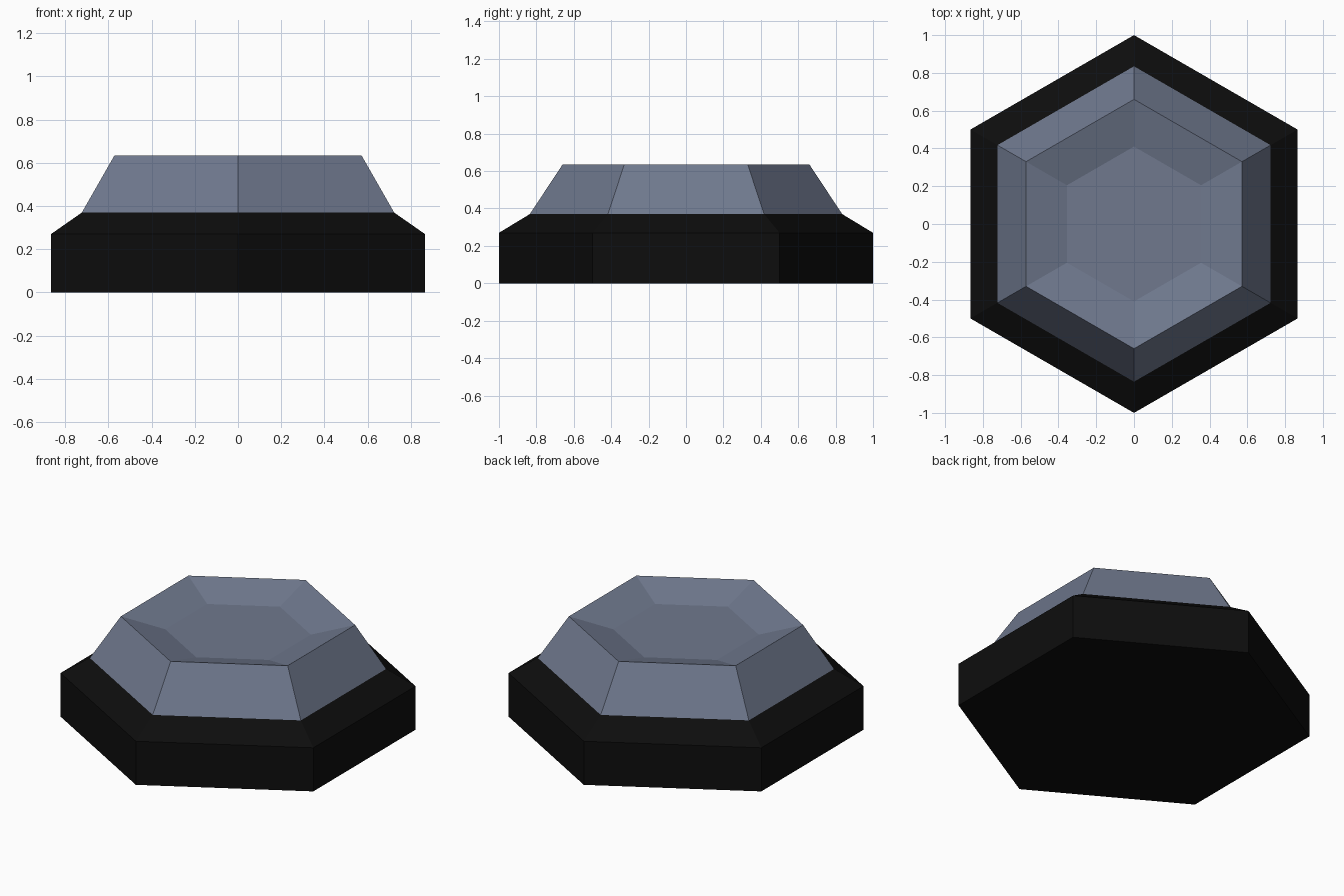
import bpy
import bmesh
from math import sin, cos, radians

if "Cube" in bpy.data.objects:
    bpy.data.objects.remove(bpy.data.objects["Cube"])


def material(name, rgb):
    mat = bpy.data.materials.new(name)
    mat.diffuse_color = (*rgb, 1.0)
    mat.use_nodes = True
    mat.node_tree.nodes["Principled BSDF"].inputs["Base Color"].default_value = mat.diffuse_color
    return mat


def hex_shell(name, profile, mat, cap_first=False, cap_last=False):
    """Stack pointy hexagons given as (corner radius, z) and skin them."""
    bm = bmesh.new()
    angles = [radians(30 + 60 * i) for i in range(6)]
    rings = [[bm.verts.new((r * cos(a), r * sin(a), z)) for a in angles]
             for r, z in profile]
    for low, high in zip(rings, rings[1:]):
        for i in range(6):
            j = (i + 1) % 6
            bm.faces.new((low[i], low[j], high[j], high[i]))
    if cap_first:
        bm.faces.new(rings[0][::-1])
    if cap_last:
        bm.faces.new(rings[-1])
    mesh = bpy.data.meshes.new(name)
    bm.to_mesh(mesh)
    bm.free()
    mesh.materials.append(mat)
    obj = bpy.data.objects.new(name, mesh)
    bpy.context.collection.objects.link(obj)
    return obj


black = material("black", (0.004, 0.004, 0.004))
slate = material("slate_blue", (0.16, 0.19, 0.27))

# Black base: straight wall, then a shallow shoulder
hex_shell("base", [(1.0, 0.0), (1.0, 0.27), (0.835, 0.37)], black, cap_first=True)

# Slate top: tapered sides, then a shallow dish sunk into the top
hex_shell("dished_top", [(0.835, 0.37), (0.66, 0.635), (0.41, 0.565)], slate, cap_last=True)
